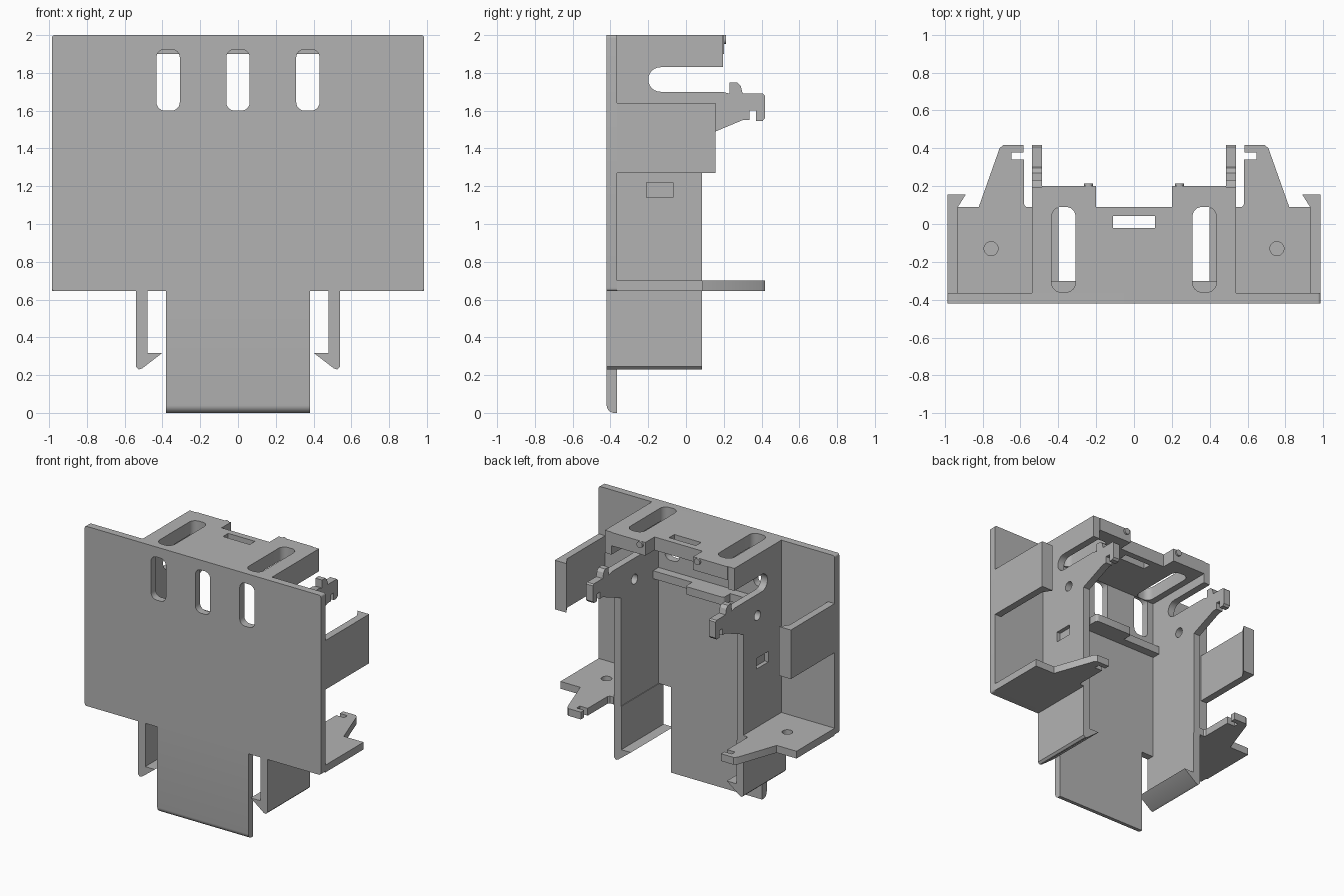
import bpy, bmesh, math
from mathutils import Vector

if "Cube" in bpy.data.objects:
    bpy.data.objects.remove(bpy.data.objects["Cube"], do_unlink=True)

grey = bpy.data.materials.new("plain_grey")
grey.use_nodes = True
grey.diffuse_color = (0.45, 0.45, 0.45, 1)
grey.node_tree.nodes["Principled BSDF"].inputs["Base Color"].default_value = (0.45, 0.45, 0.45, 1)

T = 0.055                      # sheet thickness
FRONT, BACK = -0.42, -0.365    # faces of the main plate
WALL_IN, WALL_OUT = 0.485, 0.54
SIDE = 0.985
SKIRT = 0.645                  # lower edge of the main plate

PLACE = {"x": lambda a, b, d: Vector((d, a, b)),
         "y": lambda a, b, d: Vector((a, d, b)),
         "z": lambda a, b, d: Vector((a, b, d))}


def prism(name, outline, axis, lo, hi):
    """Extrude a flat outline along an axis from lo to hi."""
    bm = bmesh.new()
    base = bm.faces.new([bm.verts.new(PLACE[axis](a, b, lo)) for a, b in outline])
    ext = bmesh.ops.extrude_face_region(bm, geom=[base])
    moved = [v for v in ext["geom"] if isinstance(v, bmesh.types.BMVert)]
    bmesh.ops.translate(bm, verts=moved, vec=PLACE[axis](0, 0, hi - lo))
    bmesh.ops.recalc_face_normals(bm, faces=bm.faces)
    mesh = bpy.data.meshes.new(name)
    bm.to_mesh(mesh)
    bm.free()
    mesh.materials.append(grey)
    obj = bpy.data.objects.new(name, mesh)
    bpy.context.collection.objects.link(obj)
    return obj


def rounded(a0, a1, b0, b1, r=0.0, steps=6):
    """Rectangle outline with optional rounded corners."""
    if r == 0:
        return [(a0, b0), (a1, b0), (a1, b1), (a0, b1)]
    centres = [(a1 - r, b1 - r), (a0 + r, b1 - r), (a0 + r, b0 + r), (a1 - r, b0 + r)]
    return [(ca + r * math.cos((q + i / steps) * math.pi / 2),
             cb + r * math.sin((q + i / steps) * math.pi / 2))
            for q, (ca, cb) in enumerate(centres) for i in range(steps + 1)]


def circle(a, b, r, n=24):
    return [(a + r * math.cos(2 * math.pi * i / n),
             b + r * math.sin(2 * math.pi * i / n)) for i in range(n)]


def cut(obj, outline, axis, lo, hi):
    """Subtract an extruded outline from a part."""
    cutter = prism("cutter", outline, axis, lo, hi)
    mod = obj.modifiers.new("cut", "BOOLEAN")
    mod.object, mod.operation, mod.solver = cutter, "DIFFERENCE", "EXACT"
    bpy.context.view_layer.objects.active = obj
    bpy.ops.object.modifier_apply(modifier=mod.name)
    bpy.data.objects.remove(cutter, do_unlink=True)


def both_sides(obj):
    """Mirror a part from the left side to the right."""
    obj.modifiers.new("mirror", "MIRROR").use_mirror_merge = False


# Main plate with three upright slots
plate = prism("front_plate", rounded(-SIDE, SIDE, SKIRT, 2, 0.015), "y", FRONT, BACK)
for x in (-0.37, 0, 0.37):
    cut(plate, rounded(x - 0.062, x + 0.062, 1.6, 1.925, 0.045), "y", -0.5, -0.3)

# Tongue below the plate, its lower front edge rounded
r = 0.04
curve = [(FRONT + r - r * math.sin(t * math.pi / 12), r - r * math.cos(t * math.pi / 12))
         for t in range(7)]
prism("tongue", [(BACK, SKIRT), (BACK, 0)] + curve + [(FRONT, SKIRT)], "x", -0.38, 0.38)

# Inner side walls with open slot and stepped rear arm
slot = [(-0.135 - 0.065 * math.sin(math.pi * i / 12),
         1.765 - 0.065 * math.cos(math.pi * i / 12)) for i in range(13)]
arm = [(0.085, 1.46), (0.3, 1.55), (0.335, 1.55), (0.335, 1.6), (0.37, 1.6),
       (0.37, 1.545), (0.405, 1.545), (0.418, 1.56), (0.418, 1.68), (0.408, 1.69),
       (0.3, 1.69), (0.29, 1.73), (0.27, 1.75), (0.23, 1.75), (0.23, 1.69),
       (0.19, 1.7)]
wall = prism("side_wall", [(BACK, SKIRT), (0.085, SKIRT)] + arm + slot
             + [(0.195, 1.83), (0.195, 2), (BACK, 2)], "x", WALL_IN, WALL_OUT)
cut(wall, circle(-0.08, 1.54, 0.037), "x", 0.4, 0.6)
cut(wall, rounded(-0.21, -0.07, 1.14, 1.22), "x", WALL_OUT - 0.03, 0.6)
both_sides(wall)

# Lower prongs ending in inward hooks
hook = [(WALL_OUT, SKIRT), (WALL_OUT, 0.245), (0.525, 0.23), (0.508, 0.235),
        (0.4, 0.318), (0.48, 0.318), (0.48, SKIRT)]
both_sides(prism("hook_prong", hook, "y", FRONT, 0.085))

# Top deck with rear notch, two long slots and a middle window
deck = prism("top_deck", [(-WALL_IN, BACK), (WALL_IN, BACK), (WALL_IN, 0.2), (0.2, 0.2),
             (0.2, 0.09), (-0.2, 0.09), (-0.2, 0.2), (-WALL_IN, 0.2)], "z", 1.9, 2)
for s in (-1, 1):
    cut(deck, rounded(s * 0.372 - 0.063, s * 0.372 + 0.063, -0.36, 0.09, 0.05), "z", 1.8, 2.1)
cut(deck, rounded(-0.112, 0.112, -0.02, 0.042), "z", 1.8, 2.1)

# Small round bumps on the rear edge of the deck
both_sides(prism("deck_bump", circle(0.24, 1.976, 0.024), "y", 0.19, 0.213))

# Cross rib behind the plate with a small tab
prism("cross_rib", rounded(-WALL_IN, WALL_IN, 1.46, 1.52), "y", BACK, -0.3)
prism("rib_tab", rounded(-0.16, 0.16, -0.31, -0.22, 0.02), "z", 1.46, 1.52)

# Lower shelves with notched rear fingers and blind holes
shelf_outline = [(WALL_OUT, BACK), (WALL_OUT, 0.09), (0.57, 0.09), (0.582, 0.105),
                 (0.582, 0.34), (0.648, 0.34), (0.648, 0.378), (0.585, 0.378),
                 (0.585, 0.418), (0.69, 0.418), (0.71, 0.4), (0.82, 0.09),
                 (SIDE, 0.09), (SIDE, BACK)]
shelf = prism("side_shelf", shelf_outline, "z", SKIRT, SKIRT + T)
cut(shelf, circle(0.755, -0.13, 0.037), "z", SKIRT + 0.015, 0.8)
both_sides(shelf)

# Outer spring flaps with inward lips
flap = [(SIDE, BACK), (SIDE, 0.157), (0.888, 0.157), (0.93, 0.09), (0.93, BACK)]
both_sides(prism("outer_flap", flap, "z", 1.27, 1.64))

# Crisp edges, smooth rounded corners
for obj in [o for o in bpy.data.objects if o.type == "MESH" and grey.name in o.data.materials]:
    bpy.ops.object.select_all(action="DESELECT")
    obj.select_set(True)
    bpy.context.view_layer.objects.active = obj
    bpy.ops.object.shade_smooth_by_angle(angle=math.radians(30))
